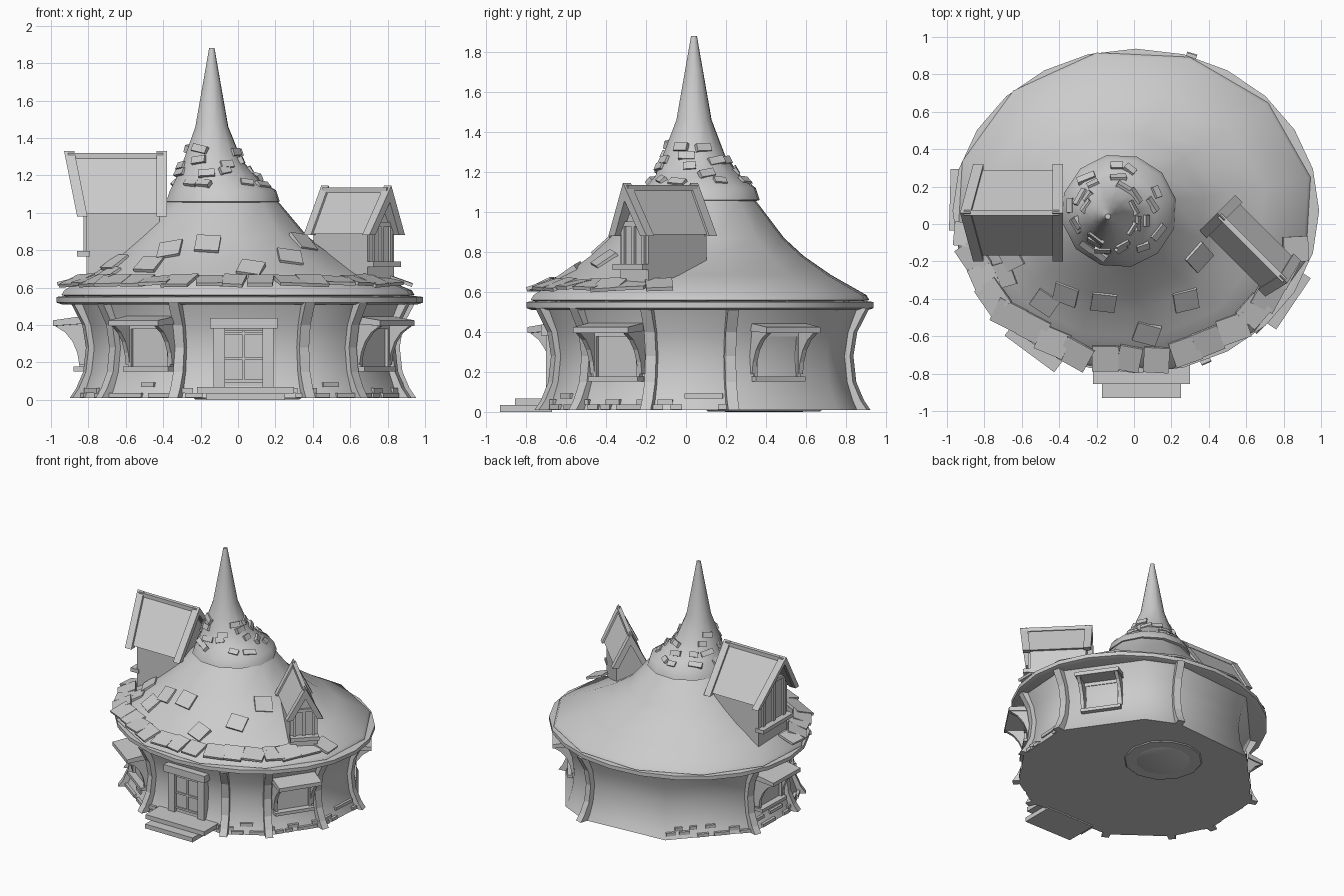
import bpy, bmesh, math, random
from math import sin, cos, radians, pi
from mathutils import Matrix, Vector

random.seed(4)
if "Cube" in bpy.data.objects:
    bpy.data.objects.remove(bpy.data.objects["Cube"])

mat = bpy.data.materials.new("plain_grey")
mat.use_nodes = True
GREY = (0.6, 0.6, 0.6, 1)
mat.diffuse_color = GREY
mat.node_tree.nodes["Principled BSDF"].inputs["Base Color"].default_value = GREY


def finish(bm, name, smooth=None):
    bmesh.ops.recalc_face_normals(bm, faces=bm.faces)
    me = bpy.data.meshes.new(name)
    bm.to_mesh(me)
    bm.free()
    me.materials.append(mat)
    ob = bpy.data.objects.new(name, me)
    bpy.context.collection.objects.link(ob)
    if smooth:
        me.polygons.foreach_set("use_smooth", [True] * len(me.polygons))
        me.set_sharp_from_angle(angle=radians(smooth))


def box(bm, m, size, at=(0, 0, 0)):
    bmesh.ops.create_cube(bm, size=1, matrix=m @ Matrix.Translation(at) @ Matrix.Diagonal((*size, 1)))


def prism(bm, m, prof, x0, x1, lean0=0, lean1=0):
    """Extrude a (y, z) profile along local x; the ends may lean with height."""
    a = [bm.verts.new(m @ Vector((x0 + lean0 * z, y, z))) for y, z in prof]
    b = [bm.verts.new(m @ Vector((x1 + lean1 * z, y, z))) for y, z in prof]
    n = len(prof)
    for i in range(n):
        j = (i + 1) % n
        bm.faces.new((a[i], a[j], b[j], b[i]))
    bm.faces.new(a)
    bm.faces.new(b)


def regular(n, offset=0):
    return [offset + 360 * i / n for i in range(n)]


def loft(name, rings, angles, smooth=40):
    """Stack elliptical rings given as (cx, cy, rx, ry, z)."""
    bm = bmesh.new()
    n = len(angles)
    loops = [[bm.verts.new((cx + rx * cos(radians(t)), cy + ry * sin(radians(t)), z)) for t in angles]
             for cx, cy, rx, ry, z in rings]
    for lo, hi in zip(loops, loops[1:]):
        for i in range(n):
            j = (i + 1) % n
            bm.faces.new((lo[i], lo[j], hi[j], hi[i]))
    bm.faces.new(loops[0])
    bm.faces.new(loops[-1])
    finish(bm, name, smooth)


def sample(rings, z):
    for a, b in zip(rings, rings[1:]):
        if a[4] <= z <= b[4]:
            f = (z - a[4]) / (b[4] - a[4])
            return [p + f * (q - p) for p, q in zip(a, b)]
    return rings[-1]


def point(rings, deg, z):
    cx, cy, rx, ry, _ = sample(rings, z)
    return Vector((cx + rx * cos(radians(deg)), cy + ry * sin(radians(deg)), z))


def frame(rings, deg, z, tilted=False):
    """Frame on a twelve-sided loft: local x tangent, local y outward."""
    first = 12 + 30 * math.floor((deg - 12) / 30)
    a, b = point(rings, first, z), point(rings, first + 30, z)
    m = Matrix.Translation(a.lerp(b, (deg - first) / 30))
    m = m @ Matrix.Rotation(math.atan2(b.y - a.y, b.x - a.x) + pi, 4, "Z")
    if tilted:
        lo, hi = sample(rings, z - 0.02), sample(rings, z + 0.02)
        m = m @ Matrix.Rotation(-math.atan2(0.04, max(lo[3] - hi[3], 0.001)), 4, "X")
    return m


def panel(a_deg, b_deg, f, z):
    """Frame on a flat wall panel between two corner angles."""
    a, b = point(WALL, a_deg, z), point(WALL, b_deg, z)
    turn = math.atan2(b.y - a.y, b.x - a.x) + pi
    return Matrix.Translation(a.lerp(b, f)) @ Matrix.Rotation(turn, 4, "Z")


# Many-sided wall with a concave flare
CORNERS = [11, 55, 72, 117, 162, 195, 216, 247, 293, 314, 342]
WALL = [(0.02, 0.07, k, k * 0.93, z) for k, z in
        ((0.90, 0.01), (0.875, 0.06), (0.845, 0.15), (0.83, 0.28), (0.85, 0.40), (0.90, 0.52))]
loft("wall", WALL, CORNERS, 50)
loft("wall_top_ring", [(0.01, 0.07, r, r * 0.885, z) for r, z in
                       ((0.95, 0.51), (0.98, 0.52), (0.98, 0.55), (0.94, 0.555))], regular(24), 30)
loft("floor_disc", [(0.05, 0.39, r, r, z) for r, z in ((0.28, 0.003), (0.29, 0.012))], regular(12))
loft("floor_hub", [(0.05, 0.39, r, r, z) for r, z in ((0.19, 0), (0.20, 0.004))], regular(12))

# Main roof and the spire above it
ROOF = [(0, 0.07, 0.93, 0.83, 0.55), (0, 0.07, 0.965, 0.865, 0.56), (0, 0.07, 0.95, 0.85, 0.585),
        (-0.04, 0.06, 0.75, 0.68, 0.685), (-0.07, 0.055, 0.59, 0.545, 0.78),
        (-0.09, 0.055, 0.475, 0.445, 0.87), (-0.08, 0.07, 0.31, 0.29, 1.05), (-0.08, 0.07, 0.27, 0.25, 1.09)]
loft("main_roof", ROOF, regular(12, 12))
SPIRE = [(-0.08, 0.07, 0.27, 0.27, 1.05), (-0.08, 0.07, 0.31, 0.305, 1.06), (-0.08, 0.07, 0.29, 0.285, 1.12),
         (-0.11, 0.06, 0.23, 0.22, 1.175), (-0.135, 0.04, 0.16, 0.16, 1.28), (-0.14, 0.04, 0.09, 0.09, 1.46),
         (-0.14, 0.04, 0.047, 0.047, 1.7), (-0.14, 0.04, 0.015, 0.015, 1.88)]
loft("spire", SPIRE, regular(12, 12))

# Curved pillars on the wall corners
bm = bmesh.new()
for deg in CORNERS:
    if deg in (55, 117):
        continue
    t = radians(deg)
    m = Matrix.Translation((0.02 + 0.83 * cos(t), 0.07 + 0.772 * sin(t), 0)) @ Matrix.Rotation(t - pi / 2, 4, "Z")
    prof = [(sample(WALL, z)[2] - 0.83 + d, z) for z, d in
            ((0.01, 0.045), (0.06, 0.035), (0.15, 0.025), (0.28, 0.025), (0.4, 0.025), (0.52, 0.04))]
    prism(bm, m, prof + [(y - 0.07, z) for y, z in reversed(prof)], -0.028, 0.028)
finish(bm, "pillars")

# Windows with awnings, brackets and sills
AWNING = [(-0.05, 0.455), (0.16, 0.425), (0.16, 0.395), (-0.05, 0.41)]
BRACKET = [(-0.05, 0.41), (0.15, 0.395), (0.095, 0.36), (0.055, 0.31), (0.03, 0.25), (0.02, 0.19), (-0.05, 0.19)]
for i, (a, b, f, push) in enumerate(((11, 55, 0.47, 0), (162, 195, 0.42, 0.05),
                                     (216, 247, 0.6, 0.035), (314, 342, 0.5, 0.02))):
    m = panel(a, b, f, 0.28) @ Matrix.Translation((0, push, -0.28))
    bm = bmesh.new()
    prism(bm, m, AWNING, -0.165, 0.165)
    for s in (-1, 1):
        prism(bm, m, BRACKET, s * 0.13, s * 0.155)
        box(bm, m, (0.02, 0.08, 0.24), (s * 0.13, -0.02, 0.29))
    box(bm, m, (0.30, 0.10, 0.025), (0, 0, 0.165))
    box(bm, m, (0.26, 0.08, 0.025), (0, -0.02, 0.39))
    box(bm, m, (0.25, 0.07, 0.22), (0, -0.035, 0.28))
    finish(bm, f"window_{i + 1}")

# Door, its surround and the steps
I = Matrix.Identity(4)
bm = bmesh.new()
box(bm, I, (0.20, 0.06, 0.30), (0.03, -0.645, 0.22))
for z in (0.10, 0.22, 0.355):
    box(bm, I, (0.20, 0.012, 0.015), (0.03, -0.678, z))
box(bm, I, (0.012, 0.012, 0.28), (0.03, -0.678, 0.23))
finish(bm, "door")
bm = bmesh.new()
for s in (-1, 1):
    box(bm, I, (0.06, 0.10, 0.34), (0.03 + s * 0.13, -0.65, 0.22))
box(bm, I, (0.36, 0.12, 0.055), (0.03, -0.665, 0.41))
finish(bm, "door_frame")
bm = bmesh.new()
box(bm, I, (0.42, 0.26, 0.035), (0.04, -0.80, 0.0175))
box(bm, I, (0.52, 0.23, 0.035), (0.04, -0.74, 0.0515))
finish(bm, "front_steps")


def chevron(w, h, t):
    return [(-w, -h), (0, 0), (w, -h), (w - t, -h), (0, -t * h / w), (t - w, -h)]


def dormer(name, at, deg, length, w, h, body_w, drop, sill, lean):
    """Gabled dormer; local x points out of the roof, the origin is the outer ridge end."""
    m = Matrix.Translation(at) @ Matrix.Rotation(radians(deg), 4, "Z")
    slope = h / w
    front = -lean * h - 0.05
    bm = bmesh.new()
    top = -0.03 * slope
    shoulder = top - body_w * slope
    prism(bm, m, [(-body_w, -drop), (-body_w, shoulder), (0, top), (body_w, shoulder), (body_w, -drop)],
          -length + 0.04, front)
    finish(bm, name + "_body")
    bm = bmesh.new()
    roof = [(y * 0.88, z * 0.88 - 0.025) for y, z in chevron(w, h, 0.035)]
    prism(bm, m, roof, -length + 0.02, -0.02, 0, lean)
    box(bm, m, (length - 0.04, 0.03, 0.03), (-length / 2, 0, -0.025))
    finish(bm, name + "_roof")
    bm = bmesh.new()
    prism(bm, m, chevron(w, h, 0.045), -0.055, 0, lean, lean)
    prism(bm, m, chevron(w, h, 0.045), -length, -length + 0.055)
    finish(bm, name + "_gable_boards")
    bm = bmesh.new()
    high = shoulder + 0.25 * body_w * slope
    mid, tall = (sill + high) / 2, high - sill
    for y in (-1, 0, 1):
        box(bm, m, (0.03, 0.022, tall), (front, y * body_w * 0.7, mid))
    box(bm, m, (0.03, body_w * 1.4, 0.025), (front, 0, high))
    box(bm, m, (0.07, body_w * 2.1, 0.03), (front + 0.015, 0, sill))
    finish(bm, name + "_window")


dormer("left_dormer", (0.82, -0.315, 1.145), -45, 0.53, 0.135, 0.265, 0.10, 0.52, -0.42, 0.12)
dormer("right_dormer", (-0.93, 0.06, 1.33), 180, 0.55, 0.26, 0.35, 0.18, 0.70, -0.55, 0.2)

# Shingles along the front eave and scattered higher up
bm = bmesh.new()
deg = 189
while deg < 348:
    m = frame(ROOF, deg, 0.62) @ Matrix.Translation((0, random.uniform(0.015, 0.04), 0.018))
    m = m @ Matrix.Rotation(-radians(random.uniform(13, 24)), 4, "X")
    m = m @ Matrix.Rotation(radians(random.uniform(-9, 9)), 4, "Z")
    box(bm, m, (random.uniform(0.12, 0.17), 0.14, 0.018))
    deg += random.uniform(8, 10.5)
for deg, z in ((203, 0.73), (209, 0.67), (231, 0.72), (238, 0.80), (261, 0.83), (279, 0.70),
               (304, 0.76), (330, 0.84)):
    m = frame(ROOF, deg, z, True) @ Matrix.Rotation(radians(random.uniform(-15, 15)), 4, "Z")
    box(bm, m, (0.13, 0.12, 0.03))
finish(bm, "roof_shingles")

# Small shingles around the spire
bm = bmesh.new()
for z, count in ((1.16, 9), (1.21, 8), (1.27, 7), (1.34, 4)):
    for k in range(count):
        deg = 360 * (k + random.uniform(0.2, 0.8)) / count
        m = frame(SPIRE, deg, z + random.uniform(-0.02, 0.02), True)
        m = m @ Matrix.Rotation(radians(random.uniform(-12, 12)), 4, "Z")
        box(bm, m, (random.uniform(0.06, 0.1), 0.04, 0.025))
finish(bm, "spire_shingles")

# Loose stones set into the foot of the wall
bm = bmesh.new()
for a, b in zip(CORNERS, CORNERS[1:] + [CORNERS[0] + 360]):
    if a in (11, 55, 72):
        continue
    count = round((b - a) / 4)
    for k in range(count):
        f = (k + random.uniform(0.3, 0.7)) / count
        z = random.choice((0.025, 0.025, 0.05, 0.08))
        if a != 247 or abs(f - 0.5) > 0.35:
            box(bm, panel(a, b, f, z), (random.uniform(0.05, 0.1), 0.03, 0.025))
finish(bm, "base_stones")
